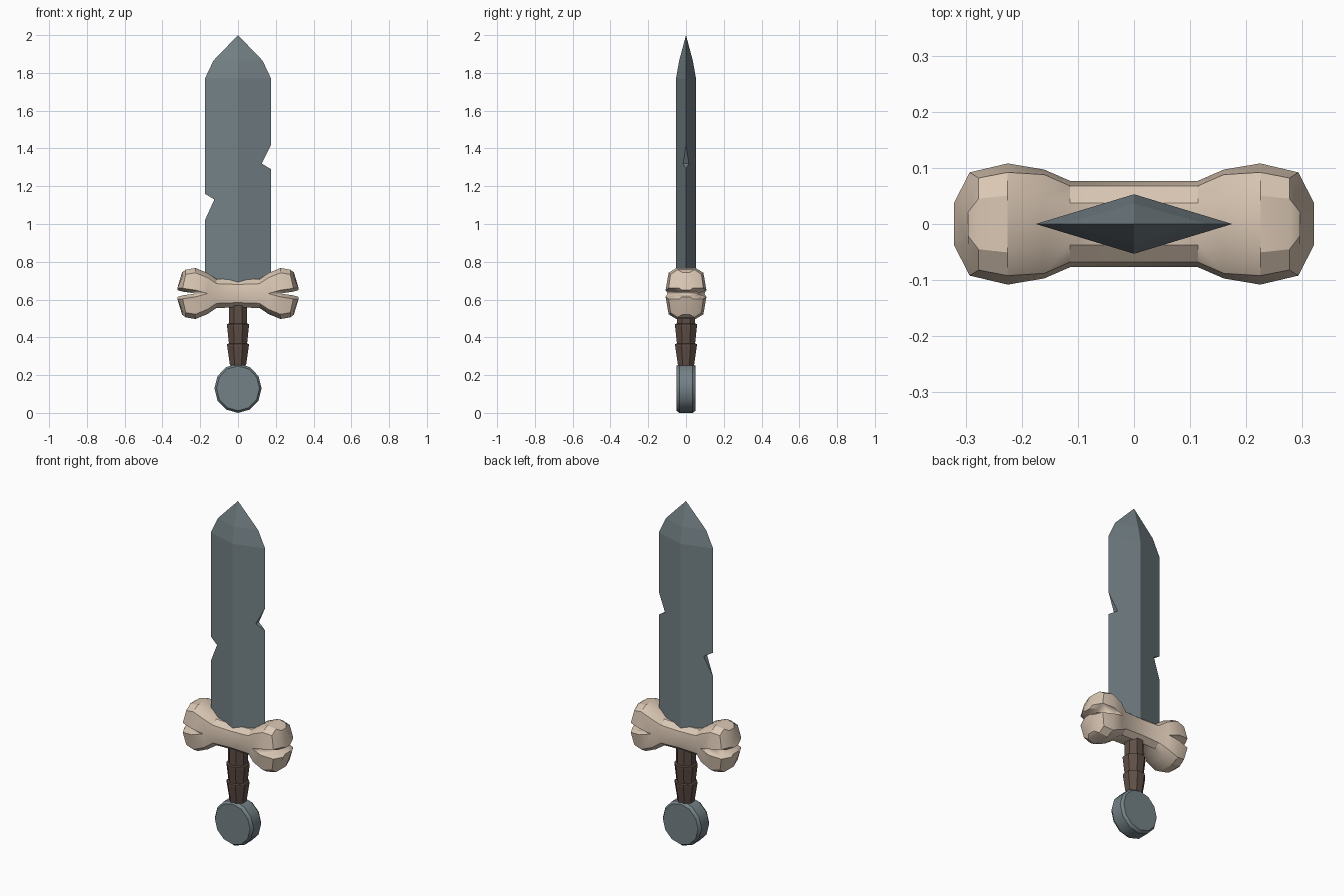
import bpy, math
from math import cos, sin, pi

if "Cube" in bpy.data.objects:
    bpy.data.objects.remove(bpy.data.objects["Cube"])


def material(name, rgb):
    m = bpy.data.materials.new(name)
    m.diffuse_color = (*rgb, 1)
    m.use_nodes = True
    m.node_tree.nodes["Principled BSDF"].inputs["Base Color"].default_value = m.diffuse_color
    return m


STEEL = material("slate_steel", (0.175, 0.22, 0.24))
BONE = material("pale_bone", (0.70, 0.57, 0.455))
LEATHER = material("brown_leather", (0.115, 0.077, 0.062))


def make(name, verts, faces, mat, smooth=None, z=0):
    me = bpy.data.meshes.new(name)
    me.from_pydata(verts, [], faces)
    me.materials.append(mat)
    ob = bpy.data.objects.new(name, me)
    ob.location.z = z
    bpy.context.collection.objects.link(ob)
    bpy.ops.object.select_all(action='DESELECT')
    ob.select_set(True)
    bpy.context.view_layer.objects.active = ob
    # consistent outward normals
    bpy.ops.object.mode_set(mode='EDIT')
    bpy.ops.mesh.select_all(action='SELECT')
    bpy.ops.mesh.normals_make_consistent(inside=False)
    bpy.ops.object.mode_set(mode='OBJECT')
    if smooth:
        bpy.ops.object.shade_smooth_by_angle(angle=math.radians(smooth))
    return ob


def loft(rings):
    """Join equal-sized rings of points, capped at both ends."""
    n = len(rings[0])
    verts = [p for r in rings for p in r]
    faces = [(i * n + j, i * n + (j + 1) % n, (i + 1) * n + (j + 1) % n, (i + 1) * n + j)
             for i in range(len(rings) - 1) for j in range(n)]
    faces += [tuple(range(n)), tuple(range(len(verts) - n, len(verts)))]
    return verts, faces


# Blade: diamond section, each half an edge outline with one notch
W, T = 0.175, 0.053
verts, faces = [], []
index = {}


def v(x, y, z):
    key = (round(x, 4), round(y, 4), round(z, 4))
    if key not in index:
        index[key] = len(verts)
        verts.append(key)
    return index[key]


notches = {1: (1.29, 1.32, 1.42), -1: (1.02, 1.13, 1.16)}
for s, (z0, z1, z2) in notches.items():
    depth_x = 0.125
    ny = T * (1 - depth_x / W)
    for f in (-1, 1):
        base, top = v(0, f * T, 0.62), v(0, f * T, 1.77)
        lo, hi = v(s * W, 0, z0), v(s * W, 0, z2)
        inner = v(s * depth_x, f * ny, z1)
        shoulder, bend = v(s * W, 0, 1.77), v(s * 0.13, 0, 1.865)
        ridge, tip = v(0, f * 0.036, 1.865), v(0, 0, 2)
        faces += [(base, v(s * W, 0, 0.62), lo, inner), (base, inner, top),
                  (inner, hi, shoulder, top),
                  (top, shoulder, bend, ridge), (ridge, bend, tip)]
    a, b = v(s * depth_x, -ny, z1), v(s * depth_x, ny, z1)
    faces += [(v(s * W, 0, z0), a, b), (v(s * W, 0, z2), a, b)]
faces.append((v(0, -T, 0.62), v(W, 0, 0.62), v(0, T, 0.62), v(-W, 0, 0.62)))
make("blade", verts, faces, STEEL)

# Bone guard: a quarter lofted along x, mirrored in x and z, with a cleft at each end
MID = 0.632
stations = [  # x low, x high, y low, y high, cleft centre z, cleft side z, top z
    (0, 0, .077, .068, 0, 0, .073),
    (.114, .114, .077, .068, 0, 0, .077),
    (.16, .16, .097, .088, 0, 0, .108),
    (.225, .225, .108, .092, 0, .018, .135),
    (.293, .277, .092, .082, .010, .028, .126),
    (.3205, .296, .038, .038, .018, .030, .112)]
rings = []
for xb, xt, wb, wt, zb, zs, zt in stations:
    half = [(xb, .55 * wb, zb), (xb, wb, zs), (xt, wt, zt - .025), (xt, .55 * wt, zt)]
    rings.append(half + [(x, -y, z) for x, y, z in reversed(half)])
verts, faces = loft(rings)
n = 8
keep = []
for k, f in enumerate(faces):
    i, j = divmod(k, n)
    if k == len(faces) - 2:          # open at the mirror plane
        continue
    if i < 5 and ((j == 7 and i < 3) or (j in (0, 6) and i < 2)):
        continue                     # open where the halves join
    keep.append(f)
guard = make("bone_guard", verts, keep, BONE, 32, MID)
mirror = guard.modifiers.new("mirror", 'MIRROR')
mirror.use_axis = (True, False, True)
mirror.merge_threshold = 0.0005

# Grip: eight-sided, two flared leather wraps
profile = [(.25, .046), (.355, .062), (.365, .062), (.368, .052),
           (.46, .063), (.47, .063), (.473, .053), (.60, .053)]
rings = [[(r * cos(pi / 8 + k * pi / 4), r * sin(pi / 8 + k * pi / 4), z) for k in range(8)]
         for z, r in profile]
make("grip", *loft(rings), LEATHER)

# Pommel: thick disc facing front, bevelled rim
rings = [[(.125 * s * sin(k * pi / 6), y, .13 - .13 * s * cos(k * pi / 6)) for k in range(12)]
         for y, s in ((-.051, .91), (-.035, 1), (.035, 1), (.051, .91))]
make("pommel", *loft(rings), STEEL, 32)
